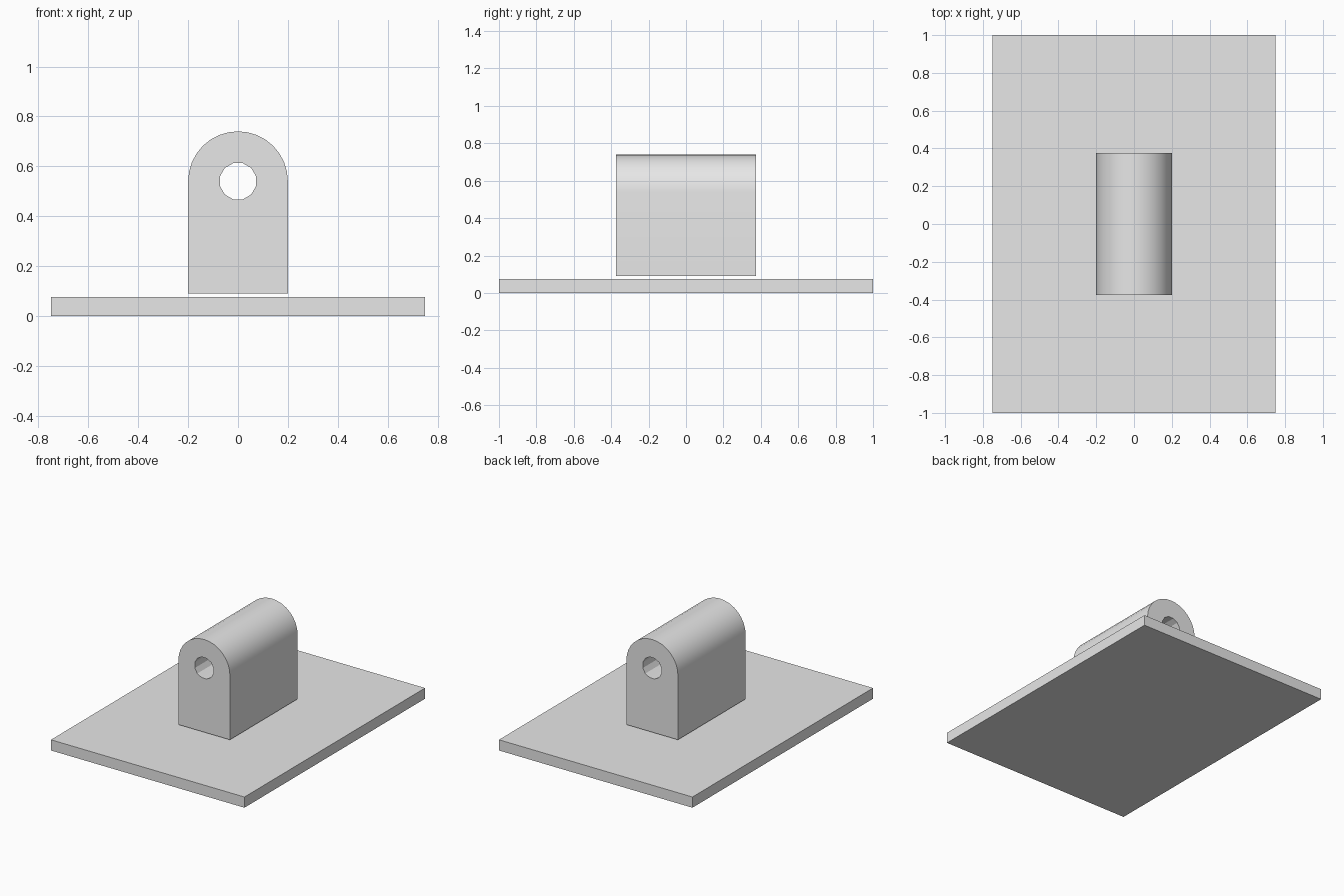
import bpy
import bmesh
from math import cos, sin, pi, radians

cube = bpy.data.objects.get("Cube")
if cube:
    bpy.data.objects.remove(cube)

GREY = (0.8, 0.8, 0.8, 1)
grey = bpy.data.materials.new("light_grey")
grey.use_nodes = True
grey.diffuse_color = GREY
grey.node_tree.nodes["Principled BSDF"].inputs["Base Color"].default_value = GREY

# Flat base plate
PLATE_H = 0.075
bpy.ops.mesh.primitive_cube_add(size=1, location=(0, 0, PLATE_H / 2))
plate = bpy.context.object
plate.name = "base_plate"
plate.scale = (1.5, 2, PLATE_H)
plate.data.materials.append(grey)

# Arched block with a bore, extruded from a filled outline
RADIUS, BORE, CENTRE_Z, BOTTOM_Z, LENGTH = 0.2, 0.075, 0.54, 0.09, 0.75
ARCH_STEPS, BORE_SIDES = 16, 12


def arc(radius, start, sweep, steps, count):
    angles = [start + sweep * i / steps for i in range(count)]
    return [(radius * cos(a), radius * sin(a)) for a in angles]


def add_outline(curve, points):
    spline = curve.splines.new("POLY")
    spline.points.add(len(points) - 1)
    for point, (x, y) in zip(spline.points, points):
        point.co = (x, y, 0, 1)
    spline.use_cyclic_u = True


foot = BOTTOM_Z - CENTRE_Z
profile = bpy.data.curves.new("block_profile", "CURVE")
profile.dimensions = "2D"
profile.fill_mode = "BOTH"
profile.extrude = LENGTH / 2
add_outline(profile, arc(RADIUS, 0, pi, ARCH_STEPS, ARCH_STEPS + 1)
            + [(-RADIUS, foot), (RADIUS, foot)])
add_outline(profile, arc(BORE, pi / BORE_SIDES, 2 * pi, BORE_SIDES, BORE_SIDES))

block = bpy.data.objects.new("pivot_block", profile)
bpy.context.collection.objects.link(block)
block.location.z = CENTRE_Z
block.rotation_euler.x = radians(90)
bpy.ops.object.select_all(action="DESELECT")
block.select_set(True)
bpy.context.view_layer.objects.active = block
bpy.ops.object.convert(target="MESH")
block = bpy.context.object

# Weld the caps to the walls and tidy the normals
bm = bmesh.new()
bm.from_mesh(block.data)
bmesh.ops.remove_doubles(bm, verts=bm.verts, dist=0.0001)
bmesh.ops.recalc_face_normals(bm, faces=bm.faces)
bm.to_mesh(block.data)
bm.free()
block.data.materials.clear()
block.data.materials.append(grey)

# Smooth arch, crisp corners and faceted bore
bpy.ops.object.shade_smooth_by_angle(angle=radians(20))
